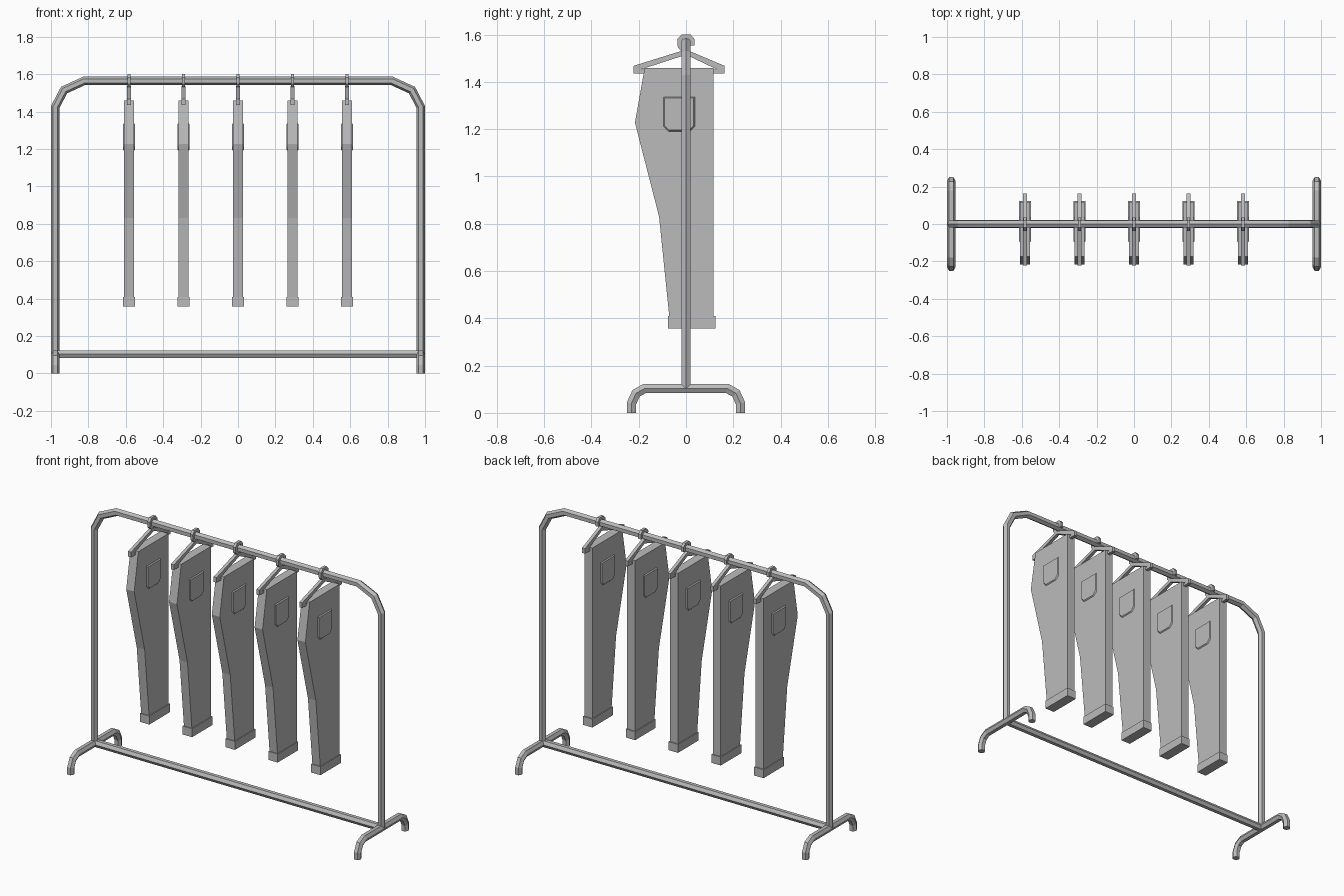
import bpy, bmesh, math
from mathutils import Vector

cube = bpy.data.objects.get("Cube")
if cube:
    bpy.data.objects.remove(cube, do_unlink=True)

GREY = (0.5, 0.5, 0.5, 1)
mat = bpy.data.materials.new("plain grey")
mat.use_nodes = True
mat.diffuse_color = GREY
mat.node_tree.nodes["Principled BSDF"].inputs["Base Color"].default_value = GREY


def finish(name, bm):
    bmesh.ops.recalc_face_normals(bm, faces=bm.faces)
    mesh = bpy.data.meshes.new(name)
    bm.to_mesh(mesh)
    bm.free()
    mesh.materials.append(mat)
    obj = bpy.data.objects.new(name, mesh)
    bpy.context.collection.objects.link(obj)
    return obj


def tube(name, path, normal, radius, sides=6, turn=0.0):
    """Sweep a regular polygon along a flat path with mitred joints."""
    bm = bmesh.new()
    pts, normal = [Vector(p) for p in path], Vector(normal)
    dirs = [(b - a).normalized() for a, b in zip(pts, pts[1:])]
    rings = []
    for i, p in enumerate(pts):
        d0, d1 = dirs[max(i - 1, 0)], dirs[min(i, len(dirs) - 1)]
        tangent = (d0 + d1).normalized()
        side = tangent.cross(normal) / tangent.dot(d0)
        ring = []
        for k in range(sides):
            a = turn + math.tau * k / sides
            ring.append(bm.verts.new(p + radius * (math.cos(a) * side + math.sin(a) * normal)))
        rings.append(ring)
    for r0, r1 in zip(rings, rings[1:]):
        for k in range(sides):
            j = (k + 1) % sides
            bm.faces.new((r0[k], r0[j], r1[j], r1[k]))
    bm.faces.new(rings[0])
    bm.faces.new(rings[-1])
    return finish(name, bm)


def prism(bm, outline, x0, x1, top_scale=1.0):
    """Extrude a (y, z) outline from x0 to x1, optionally shrinking the far end."""
    n = len(outline)
    cy = (min(p[0] for p in outline) + max(p[0] for p in outline)) / 2
    cz = (min(p[1] for p in outline) + max(p[1] for p in outline)) / 2
    a = [bm.verts.new((x0, y, z)) for y, z in outline]
    b = [bm.verts.new((x1, cy + (y - cy) * top_scale, cz + (z - cz) * top_scale)) for y, z in outline]
    bm.faces.new(a)
    bm.faces.new(b)
    for i in range(n):
        j = (i + 1) % n
        bm.faces.new((a[i], a[j], b[j], b[i]))


def rect(y0, y1, z0, z1):
    return [(y0, z0), (y1, z0), (y1, z1), (y0, z1)]


# Rack: arched frame, lower crossbar and two bent feet
R, END, LOW = 0.0225, 0.977, 0.103
half = [(END, LOW), (END, 1.425), (0.93, 1.515), (0.823, 1.564)]
arch = [(-x, 0, z) for x, z in half] + [(x, 0, z) for x, z in reversed(half)]
tube("rack_frame", arch, (0, 1, 0), R)
tube("lower_crossbar", [(-END, 0, LOW), (END, 0, LOW)], (0, 1, 0), R, turn=math.pi / 6)
foot = [(0.231, 0), (0.231, 0.04), (0.211, 0.083), (0.175, LOW)]
for label, x in (("right", -END), ("left", END)):
    path = [(x, -y, z) for y, z in foot] + [(x, y, z) for y, z in reversed(foot)]
    tube(label + "_foot", path, (1, 0, 0), R, turn=math.pi / 6)

# Outlines of the hanging parts, seen from the side
TROUSERS = [(-0.175, 1.458), (-0.216, 1.228), (-0.114, 0.831),
            (-0.07, 0.4), (0.117, 0.4), (0.117, 1.458)]
POCKET = [(-0.097, 1.338), (-0.097, 1.212), (-0.075, 1.19),
          (0.016, 1.19), (0.038, 1.212), (0.038, 1.338)]
HOOK = [(0.027, 1.553), (0.027, 1.578), (0.015, 1.592), (-0.015, 1.592),
        (-0.028, 1.578), (-0.026, 1.55), (0, 1.522)]


def hanger_arm(y_end, y_in):
    return [(y_end, 1.436), (y_end, 1.468), (0, 1.537), (0, 1.515), (y_in, 1.453), (y_in, 1.436)]


for i in range(5):
    x = (i - 2) * 0.2915
    tag = "_%d" % (i + 1)

    # Folded trousers with a cuff at the hem
    bm = bmesh.new()
    prism(bm, TROUSERS, x - 0.027, x + 0.027)
    finish("trousers" + tag, bm)
    bm = bmesh.new()
    prism(bm, rect(-0.076, 0.124, 0.357, 0.409), x - 0.032, x + 0.032)
    finish("cuff" + tag, bm)

    # A raised pocket on each side
    bm = bmesh.new()
    for s in (-1, 1):
        prism(bm, POCKET, x + s * 0.026, x + s * 0.033, 0.92)
    finish("pockets" + tag, bm)

    # Hanger: two arms, a lower bar and a hook over the rail
    bm = bmesh.new()
    for arm in (hanger_arm(-0.222, -0.19), hanger_arm(0.163, 0.131)):
        prism(bm, arm, x - 0.01, x + 0.01)
    prism(bm, rect(-0.2, 0.14, 1.436, 1.452), x - 0.01, x + 0.01)
    finish("hanger" + tag, bm)
    tube("hanger_hook" + tag, [(x, y, z) for y, z in HOOK], (1, 0, 0), 0.0125, 4, math.pi / 4)
